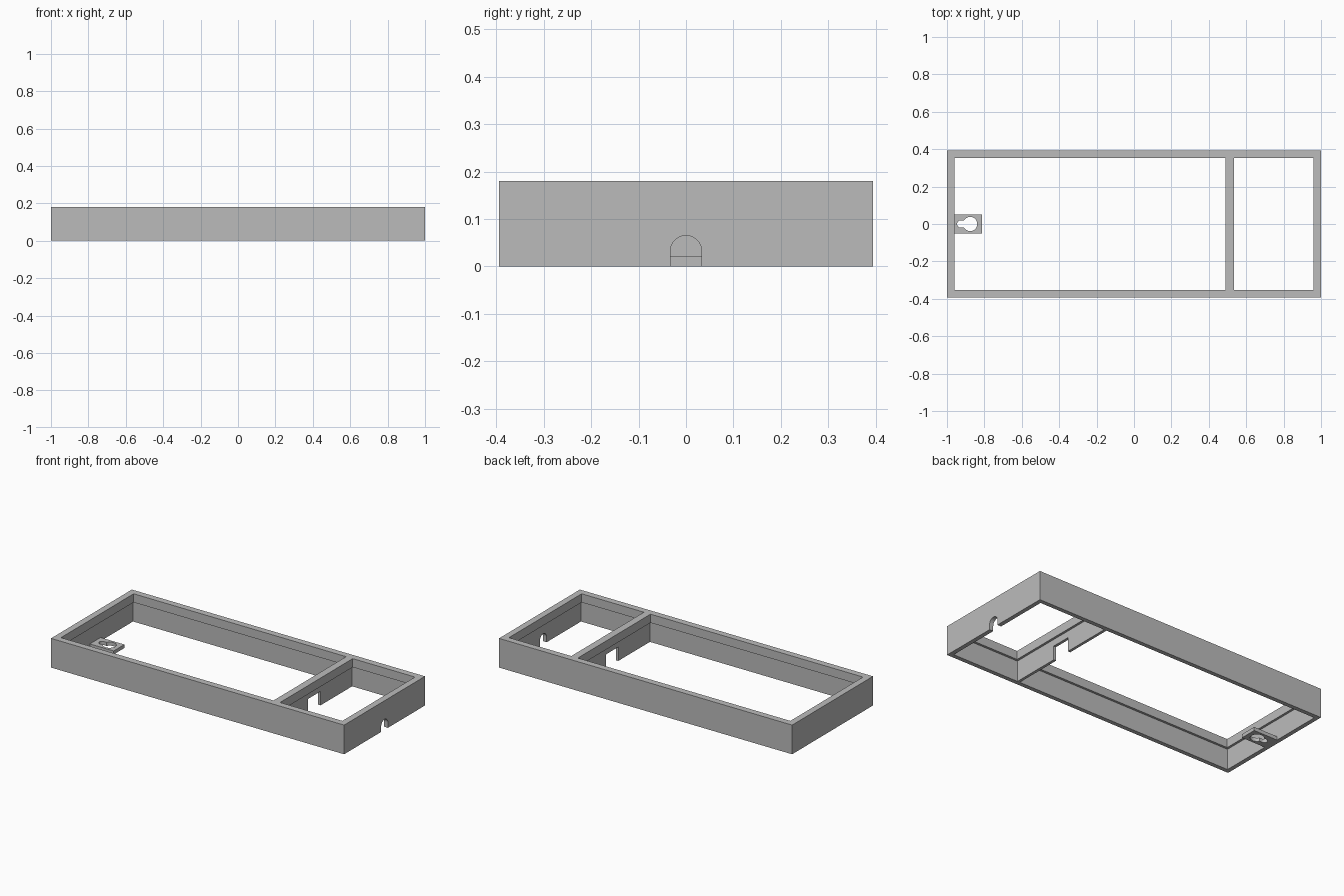
import bpy, bmesh, math

cube = bpy.data.objects.get("Cube")
if cube:
    bpy.data.objects.remove(cube, do_unlink=True)

# Main dimensions
HALF_X, HALF_Y, HEIGHT = 1.0, 0.394, 0.18
RIM, WALL = 0.04, 0.026          # thickness of the top lip and of the wall below it
LIP_Z = 0.127                    # underside of the lip
DIV_A, DIV_B = 0.49, 0.535       # divider sides at the lip
STEP = RIM - WALL

grey = bpy.data.materials.new("plain grey")
grey.use_nodes = True
grey.diffuse_color = (0.5, 0.5, 0.5, 1)
grey.node_tree.nodes["Principled BSDF"].inputs["Base Color"].default_value = (0.5, 0.5, 0.5, 1)


def prism(name, points, z0, z1, axis="Z"):
    """Extrude an outline along z, or along x when the outline is (y, z)."""
    place = (lambda a, b, c: (a, b, c)) if axis == "Z" else (lambda a, b, c: (c, a, b))
    bm = bmesh.new()
    low = [bm.verts.new(place(a, b, z0)) for a, b in points]
    high = [bm.verts.new(place(a, b, z1)) for a, b in points]
    bm.faces.new(low[::-1])
    bm.faces.new(high)
    for i in range(len(points)):
        j = (i + 1) % len(points)
        bm.faces.new((low[i], low[j], high[j], high[i]))
    bmesh.ops.recalc_face_normals(bm, faces=bm.faces)
    mesh = bpy.data.meshes.new(name)
    bm.to_mesh(mesh)
    bm.free()
    mesh.materials.append(grey)
    obj = bpy.data.objects.new(name, mesh)
    bpy.context.collection.objects.link(obj)
    return obj


def rect(x0, x1, y0, y1):
    return [(x0, y0), (x1, y0), (x1, y1), (x0, y1)]


def arc(cx, cy, r, start, end, n):
    angles = [math.radians(start + (end - start) * i / n) for i in range(n + 1)]
    return [(cx + r * math.cos(a), cy + r * math.sin(a)) for a in angles]


def carve(target, cutters):
    """Subtract each cutter, bake the result and drop the cutters."""
    for cutter in cutters:
        cutter.hide_render = True
        mod = target.modifiers.new("cut", "BOOLEAN")
        mod.operation, mod.solver, mod.object = "DIFFERENCE", "EXACT", cutter
    graph = bpy.context.evaluated_depsgraph_get()
    baked = bpy.data.meshes.new_from_object(target.evaluated_get(graph))
    target.modifiers.clear()
    target.data = baked
    for cutter in cutters:
        bpy.data.objects.remove(cutter, do_unlink=True)


def smooth(obj):
    bpy.ops.object.select_all(action="DESELECT")
    obj.select_set(True)
    bpy.context.view_layer.objects.active = obj
    bpy.ops.object.shade_smooth_by_angle(angle=math.radians(30))


# Rectangular frame with a divider: two openings, each wider below the lip
frame = prism("divided_frame", rect(-HALF_X, HALF_X, -HALF_Y, HALF_Y), 0, HEIGHT)
cutters = []
for x0, x1 in ((-HALF_X + RIM, DIV_A), (DIV_B, HALF_X - RIM)):
    y = HALF_Y - RIM
    cutters.append(prism("opening_cutter", rect(x0, x1, -y, y), -0.1, 0.3))
    cutters.append(prism("recess_cutter", rect(x0 - STEP, x1 + STEP, -y - STEP, y + STEP), -0.1, LIP_Z))

# Square notch in the divider and arched cable notch in the end wall
cutters.append(prism("divider_notch_cutter", rect(-0.06, 0.06, -0.1, 0.086), 0.45, 0.6, "X"))
arch = [(-0.033, -0.1), (0.033, -0.1)] + arc(0, 0.032, 0.033, 0, 180, 24)
cutters.append(prism("cable_notch_cutter", arch, 0.9, 1.1, "X"))
carve(frame, cutters)
smooth(frame)

# Hanging plate with a keyhole
plate = prism("keyhole_plate", rect(-HALF_X + WALL, -0.812, -0.052, 0.052), 0, 0.022)
big_r, slot_r, cx = 0.038, 0.019, -0.876
neck = math.degrees(math.asin(slot_r / big_r))
keyhole = arc(cx, 0, big_r, neck - 180, 180 - neck, 32) + arc(-0.927, 0, slot_r, 90, 270, 14)
carve(plate, [prism("keyhole_cutter", keyhole, -0.1, 0.1)])
smooth(plate)
